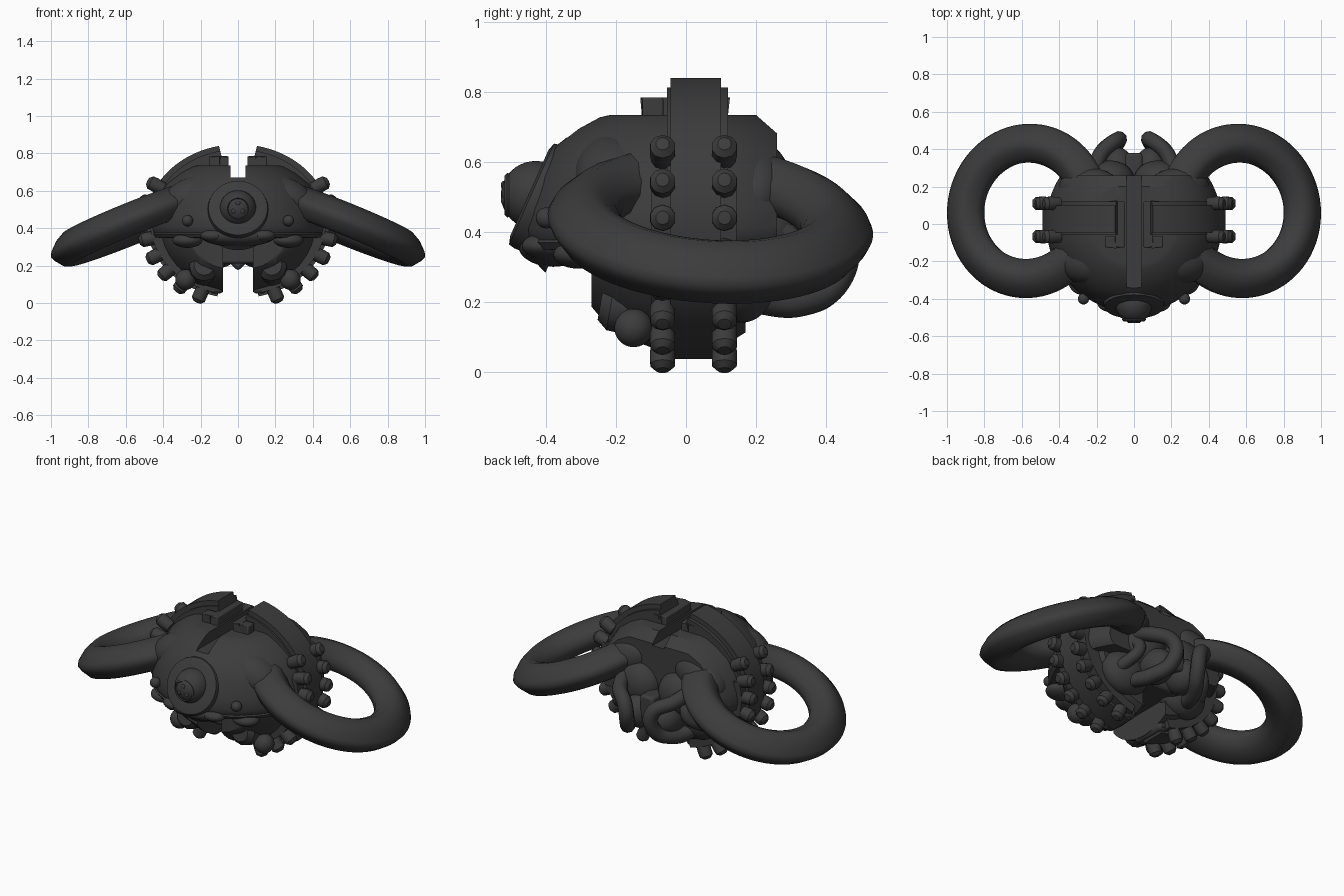
import bpy, bmesh, math
from mathutils import Matrix, Vector

if "Cube" in bpy.data.objects:
    bpy.data.objects.remove(bpy.data.objects["Cube"])

metal = bpy.data.materials.new("dark_gunmetal")
metal.use_nodes = True
GREY = (0.045, 0.045, 0.045, 1)
metal.diffuse_color = GREY
metal.node_tree.nodes["Principled BSDF"].inputs["Base Color"].default_value = GREY


def place(x, y, z):
    return Matrix.Translation((x, y, z))


def turn(degrees, axis):
    return Matrix.Rotation(math.radians(degrees), 4, axis)


def finish(name, bm, mirror=False, bevel=0, angle=35):
    """Turn a bmesh into a named object, optionally mirrored over x."""
    bmesh.ops.remove_doubles(bm, verts=bm.verts, dist=0.0005)
    bmesh.ops.recalc_face_normals(bm, faces=bm.faces)
    mesh = bpy.data.meshes.new(name)
    bm.to_mesh(mesh)
    bm.free()
    mesh.materials.append(metal)
    obj = bpy.data.objects.new(name, mesh)
    bpy.context.collection.objects.link(obj)
    bpy.ops.object.select_all(action="DESELECT")
    obj.select_set(True)
    bpy.context.view_layer.objects.active = obj
    bpy.ops.object.shade_smooth_by_angle(angle=math.radians(angle))
    if bevel:
        mod = obj.modifiers.new("soft_edges", "BEVEL")
        mod.width, mod.segments = bevel, 2
    if mirror:
        mod = obj.modifiers.new("mirror", "MIRROR")
        mod.use_mirror_merge = False


def lathe(bm, profile, matrix=Matrix(), steps=48, closed=False):
    """Spin (radius, height) points fully around z."""
    part = bmesh.new()
    vs = [part.verts.new((r, 0, h)) for r, h in profile]
    edges = [part.edges.new(p) for p in zip(vs, vs[1:])]
    if closed:
        edges.append(part.edges.new((vs[-1], vs[0])))
    bmesh.ops.spin(part, geom=vs + edges, cent=(0, 0, 0), axis=(0, 0, 1),
                   angle=math.tau, steps=steps)
    bmesh.ops.remove_doubles(part, verts=part.verts, dist=0.0005)
    part.transform(matrix)
    temp = bpy.data.meshes.new("temp")
    part.to_mesh(temp)
    part.free()
    bm.from_mesh(temp)
    bpy.data.meshes.remove(temp)


def clip(bm, point, normal):
    """Cut off everything on the normal side and cap the cut."""
    cut = bmesh.ops.bisect_plane(bm, geom=bm.verts[:] + bm.edges[:] + bm.faces[:],
                                 plane_co=point, plane_no=normal, clear_outer=True)
    edges = [e for e in cut["geom_cut"] if isinstance(e, bmesh.types.BMEdge)]
    bmesh.ops.holes_fill(bm, edges=edges)


def box(bm, low, high, tilt=Matrix()):
    low, high = Vector(low), Vector(high)
    bmesh.ops.create_cube(bm, size=1, matrix=Matrix.Translation((low + high) / 2)
                          @ tilt @ Matrix.Diagonal((*(high - low), 1)))


def ball(bm, centre, size, tilt=Matrix()):
    bmesh.ops.create_uvsphere(bm, u_segments=32, v_segments=20, radius=1,
                              matrix=place(*centre) @ tilt @ Matrix.Diagonal((*size, 1)))


def pipe(name, points, radius):
    curve = bpy.data.curves.new(name, "CURVE")
    curve.dimensions = "3D"
    curve.bevel_depth, curve.bevel_resolution = radius, 3
    curve.use_fill_caps = True
    spline = curve.splines.new("BEZIER")
    spline.bezier_points.add(len(points) - 1)
    for bp, co in zip(spline.bezier_points, points):
        bp.co = co
        bp.handle_left_type = bp.handle_right_type = "AUTO"
    curve.materials.append(metal)
    obj = bpy.data.objects.new(name, curve)
    bpy.context.collection.objects.link(obj)
    obj.modifiers.new("mirror", "MIRROR").use_mirror_merge = False


# Upper shell: domed halves with a shallow slot, closed below by a centre strip
DOME = [(0, .735), (.22, .735), (.25, .728), (.31, .695), (.38, .64), (.43, .56),
        (.46, .47), (.47, .41), (.46, .37), (.44, .35), (0, .35)]


def shell(name, planes, mirror):
    bm = bmesh.new()
    lathe(bm, DOME, steps=64)
    for point, normal in planes + [((0, .26, 0), (0, 1, 0)), ((0, .2, .735), (0, .7, .8))]:
        clip(bm, point, normal)
    finish(name, bm, mirror)


shell("upper_shell", [((.04, 0, 0), (-1, 0, 0))], True)
shell("centre_strip", [((.04, 0, 0), (1, 0, 0)), ((-.04, 0, 0), (-1, 0, 0)),
                       ((0, 0, .67), (0, 0, 1))], False)

# Ring wings, tilted down outwards and slightly down at the rear
bm = bmesh.new()
section = [(.467, -.003), (.455, .022), (.41, .065), (.36, .092), (.32, .08), (.275, .045),
           (.258, .01), (.265, -.035), (.32, -.07), (.39, -.085), (.42, -.075), (.455, -.03)]
lathe(bm, section, place(.568, .07, .423) @ turn(-4, "X") @ turn(22, "Y"), 72, closed=True)
finish("ring_wing", bm, mirror=True, angle=50)

# Soft shoulders where the rings leave the shell
bm = bmesh.new()
ball(bm, (.25, -.2, .56), (.17, .12, .11), turn(24, "Y"))
ball(bm, (.24, .2, .54), (.17, .1, .11), turn(24, "Y"))
finish("shoulder", bm, mirror=True)

# Lower body halves with a gap between them
bm = bmesh.new()
ball(bm, (0, -.01, .42), (.43, .35, .37))
clip(bm, (.08, 0, 0), (-1, 0, 0))
clip(bm, (0, -.27, 0), (0, -1, 0))
clip(bm, (0, .17, 0), (0, 1, 0))
clip(bm, (0, 0, .6), (0, 0, 1))
finish("lower_body", bm, mirror=True)

bm = bmesh.new()
box(bm, (-.12, -.25, .21), (.12, .25, .6))
box(bm, (-.045, .2, .27), (.045, .38, .42))
box(bm, (-.07, -.1, .2), (.07, .06, .34), turn(45, "Y"))
finish("central_core", bm, bevel=.015)

# Vertical bands around each half, with a wider bolt rim on the lower part
HUB = Vector((0, 0, .437))
STRETCH = Matrix.Diagonal((1.19, 1, 1, 1))


def band(name, outer, front, back, first, last):
    bm = bmesh.new()
    start = turn(first, "Y")
    vs = [bm.verts.new(start @ Vector((0, y, r)))
          for r, y in ((.3, front), (outer, front), (outer, back), (.3, back))]
    face = bm.faces.new(vs)
    bmesh.ops.spin(bm, geom=[face], cent=(0, 0, 0), axis=(0, 1, 0),
                   angle=math.radians(last - first), steps=40)
    bm.faces.new([bm.verts.new(v.co) for v in vs])
    bm.transform(Matrix.Translation(HUB) @ STRETCH)
    finish(name, bm, mirror=True)


band("side_band", .412, -.045, .1, 12, 167)
band("band_edge", .385, -.055, .12, 12, 167)
band("bolt_rim", .395, -.1, .145, 75, 164)

# Two rows of stubby bolts along each band
bm = bmesh.new()
bolt = [(0, .036), (.02, .034), (.037, .017), (.038, -.015), (.034, -.06), (0, -.06)]
for i in range(8):
    angle = math.radians(63 + 13.3 * i)
    for y in (-.067, .11):
        spot = HUB + Vector((.508 * math.sin(angle), y, .44 * math.cos(angle)))
        lathe(bm, bolt, Matrix.Translation(spot) @ Matrix.Rotation(angle, 4, "Y"), 10)
finish("band_bolts", bm, mirror=True, angle=40)

# Clamp blocks at the top ends of the bands
bm = bmesh.new()
box(bm, (.05, -.125, .68), (.1, .12, .785))
for y in (-.125, .06):
    box(bm, (.1, y, .68), (.155, y + .06, .785))
finish("top_clamps", bm, mirror=True, bevel=.006)

# Front eye: tilted collar, ball and lens details
bm = bmesh.new()
lathe(bm, [(0, .015), (.135, .015), (.158, .008), (.162, -.01), (.16, -.05), (.19, -.12),
           (0, -.12)], place(0, -.435, .505) @ turn(66, "X"))
finish("eye_collar", bm)
bm = bmesh.new()
ball(bm, (0, -.43, .505), (.098, .1, .098))
lathe(bm, [(.05, .08), (.056, .09), (.064, .082), (.06, .07)],
      place(0, -.43, .505) @ turn(90, "X"), closed=True)
for a in (90, 210, 330):
    a = math.radians(a)
    ball(bm, (.028 * math.cos(a), -.522, .505 + .028 * math.sin(a)), (.013, .008, .013))
finish("front_eye", bm)

# Lip, chin and rivets under the face
bm = bmesh.new()
lathe(bm, [(.3, .385), (.455, .385), (.468, .37), (.455, .35), (.3, .34)], closed=True)
clip(bm, (0, -.12, 0), (0, 1, 0))
finish("shell_lip", bm)
bm = bmesh.new()
ball(bm, (0, -.38, .36), (.2, .1, .06))
finish("chin", bm)
bm = bmesh.new()
ball(bm, (.27, -.4, .44), (.03, .03, .03))
ball(bm, (.13, -.41, .36), (.07, .06, .035))
ball(bm, (.27, -.31, .335), (.08, .07, .04))
finish("face_rivets", bm, mirror=True)

# Undercarriage: forward barrels, side balls and rear lumps
bm = bmesh.new()
barrel = [(0, .1), (.055, .1), (.08, .07), (.085, -.05), (.07, -.12), (0, -.12)]
lathe(bm, barrel, place(.18, -.145, .185) @ turn(80, "X"), 12)
finish("under_barrels", bm, mirror=True)
bm = bmesh.new()
box(bm, (.08, -.1, .05), (.15, .12, .2))
finish("under_pods", bm, mirror=True, bevel=.02)
bm = bmesh.new()
ball(bm, (.28, -.15, .125), (.055, .055, .055))
ball(bm, (.2, .16, .27), (.15, .1, .13))
ball(bm, (.13, .24, .42), (.13, .1, .13))
ball(bm, (.09, .3, .29), (.09, .11, .1))
finish("under_lumps", bm, mirror=True)

# Rear hoses looping out of the back
pipe("rear_hose", [(.22, .2, .47), (.18, .37, .43), (.09, .45, .37), (.09, .43, .26),
                   (.15, .33, .2), (.2, .18, .21)], .042)
pipe("inner_hose", [(.28, .12, .25), (.27, .24, .27), (.22, .31, .35), (.22, .22, .45)], .035)
